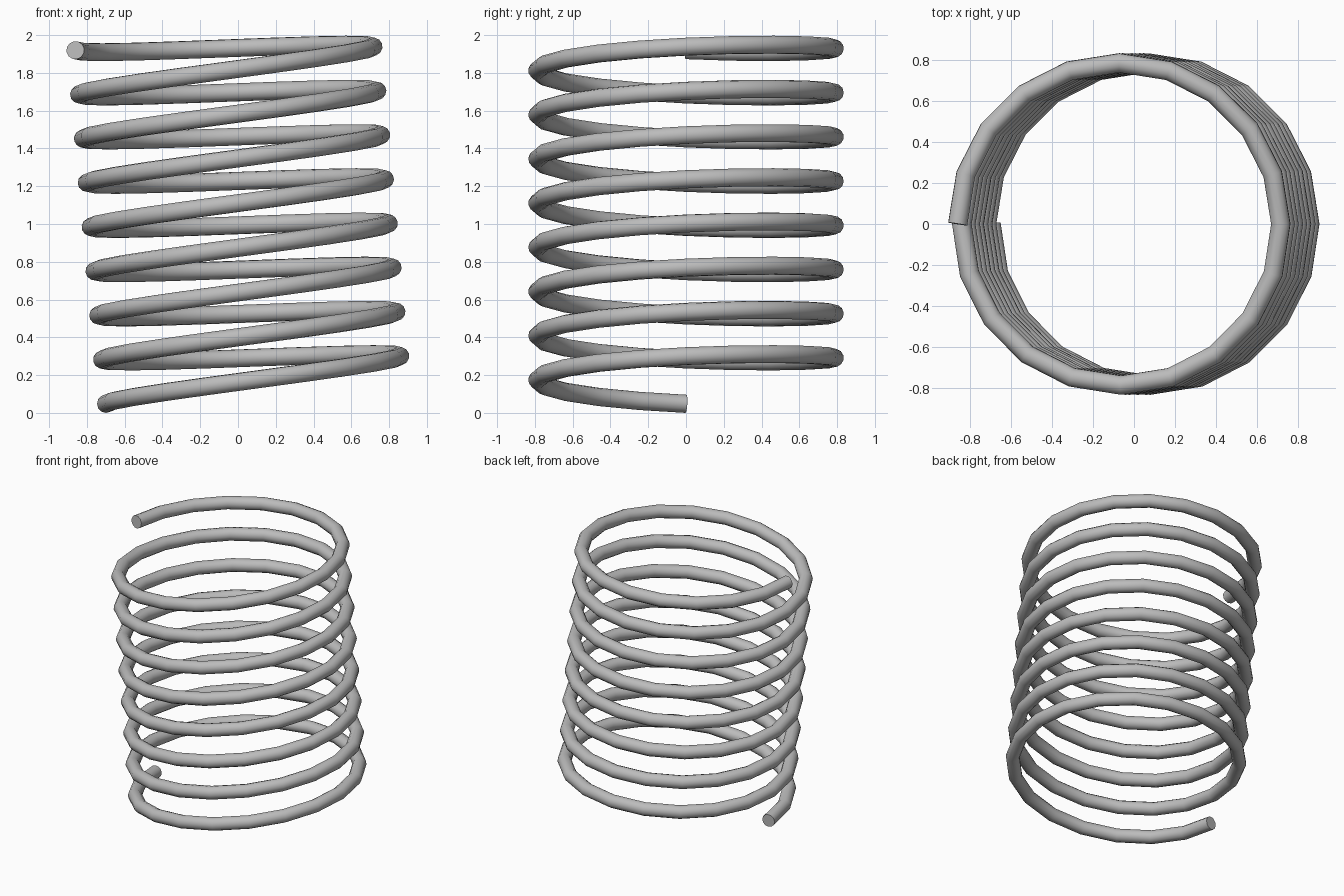
import bpy
from math import cos, sin, pi, radians
from mathutils import Matrix, Vector

default_cube = bpy.data.objects.get("Cube")
if default_cube:
    bpy.data.objects.remove(default_cube, do_unlink=True)

TURNS, STEPS = 8, 20
COIL_RADIUS, WIRE_RADIUS = 0.787, 0.048
TILT = radians(-4.95)
LENGTH = 1.872 / cos(TILT)

# Grey steel
steel = bpy.data.materials.new("grey_steel")
steel.use_nodes = True
colour = (0.5, 0.5, 0.5, 1)
steel.diffuse_color = colour
steel.node_tree.nodes["Principled BSDF"].inputs["Base Color"].default_value = colour

# Helix centre line, leaning sideways
lean = Matrix.Rotation(TILT, 3, "Y")
count = TURNS * STEPS
points = []
for i in range(count + 1):
    angle = pi + 2 * pi * i / STEPS
    height = LENGTH * (i / count - 0.5)
    points.append(lean @ Vector((COIL_RADIUS * cos(angle), COIL_RADIUS * sin(angle), height)))
lift = Vector((0.004, 0, WIRE_RADIUS - points[0].z))

# Round wire swept along the centre line
curve = bpy.data.curves.new("spring_coil", "CURVE")
curve.dimensions = "3D"
curve.bevel_depth = WIRE_RADIUS
curve.bevel_resolution = 4
curve.use_fill_caps = True
spline = curve.splines.new("POLY")
spline.points.add(count)
for target, point in zip(spline.points, points):
    target.co = (*(point + lift), 1)
curve.materials.append(steel)

spring = bpy.data.objects.new("spring_coil", curve)
bpy.context.collection.objects.link(spring)
bpy.ops.object.select_all(action="DESELECT")
spring.select_set(True)
bpy.context.view_layer.objects.active = spring
bpy.ops.object.convert(target="MESH")
bpy.ops.object.shade_smooth_by_angle(angle=radians(40))
